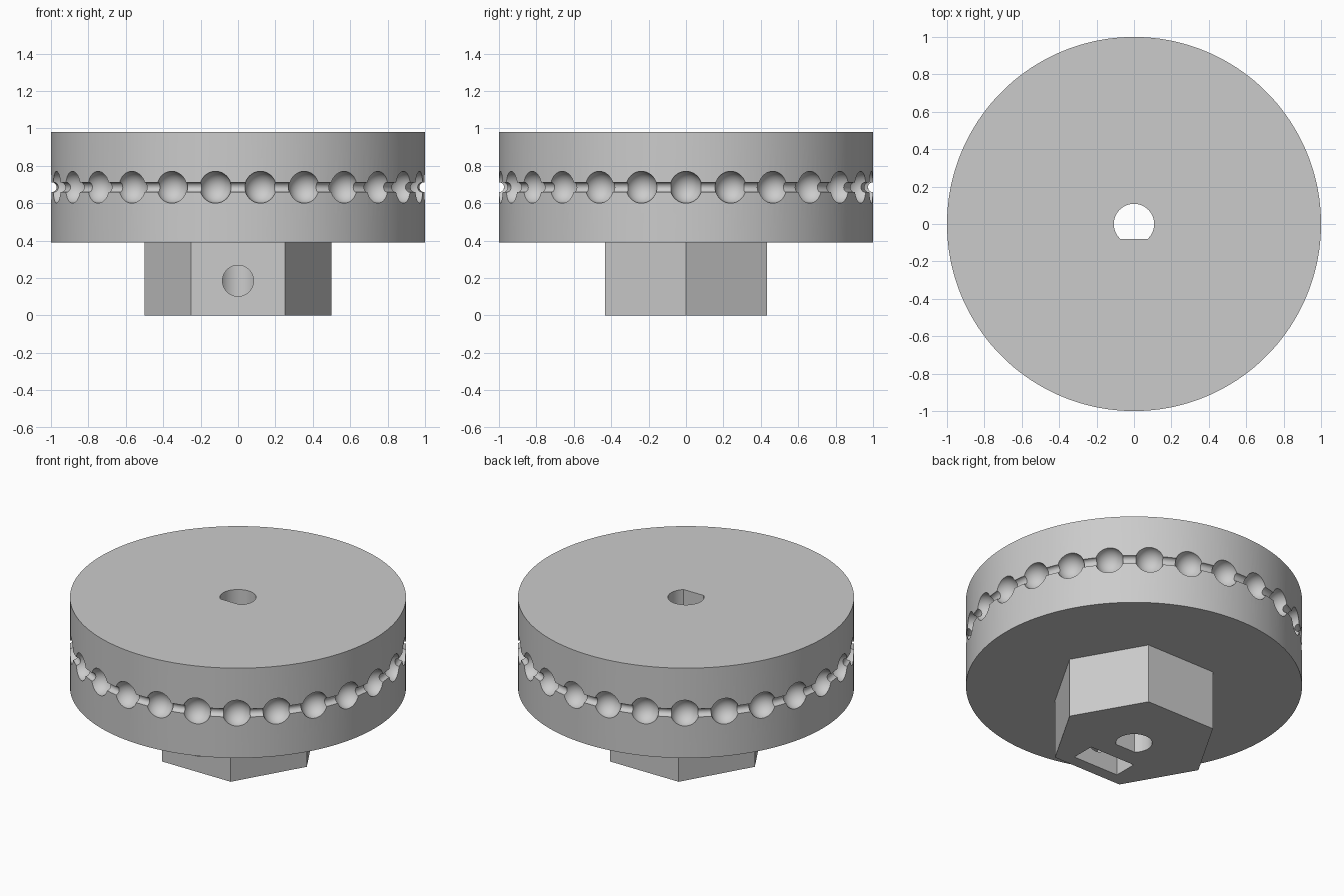
import bpy, bmesh, math
from mathutils import Matrix, Vector

if "Cube" in bpy.data.objects:
    bpy.data.objects.remove(bpy.data.objects["Cube"], do_unlink=True)

HUB_TOP, TOP = 0.39, 0.98          # wheel runs between these heights
CHAIN_Z, BEADS = 0.685, 26

grey = bpy.data.materials.new("plain grey")
grey.use_nodes = True
grey.diffuse_color = (0.6, 0.6, 0.6, 1)
grey.node_tree.nodes["Principled BSDF"].inputs["Base Color"].default_value = (0.6, 0.6, 0.6, 1)


def make(name, bm):
    bmesh.ops.recalc_face_normals(bm, faces=bm.faces)
    mesh = bpy.data.meshes.new(name)
    bm.to_mesh(mesh)
    bm.free()
    mesh.materials.append(grey)
    ob = bpy.data.objects.new(name, mesh)
    bpy.context.collection.objects.link(ob)
    return ob


def prism(name, outline, z0, z1):
    bm = bmesh.new()
    face = bm.faces.new([bm.verts.new((x, y, z0)) for x, y in outline])
    up = bmesh.ops.extrude_face_region(bm, geom=[face])["geom"]
    bmesh.ops.translate(bm, vec=(0, 0, z1 - z0),
                        verts=[v for v in up if isinstance(v, bmesh.types.BMVert)])
    return make(name, bm)


def arc(radius, count, start=0.0, sweep=math.tau, closed=True):
    steps = count if closed else count - 1
    return [(radius * math.cos(start + sweep * i / steps),
             radius * math.sin(start + sweep * i / steps)) for i in range(count)]


def combine(target, tool, operation):
    mod = target.modifiers.new(tool.name, "BOOLEAN")
    mod.operation, mod.solver, mod.object = operation, "EXACT", tool
    graph = bpy.context.evaluated_depsgraph_get()
    mesh = bpy.data.meshes.new_from_object(target.evaluated_get(graph))
    target.modifiers.clear()
    target.data = mesh
    bpy.data.objects.remove(tool, do_unlink=True)


# Round wheel on a hexagonal hub
wheel = prism("chain_wheel", arc(1.0, 180), HUB_TOP, TOP)
hub = prism("hex_hub", arc(0.5, 6), 0, HUB_TOP + 0.1)
combine(wheel, hub, "UNION")

# Groove for the chain links
bm = bmesh.new()
rings = []
for x, y in arc(1.0, 156, start=0.01):
    out = Vector((x, y, 0))
    rings.append([bm.verts.new(out * (1 + u) + Vector((0, 0, CHAIN_Z + w)))
                  for u, w in arc(0.027, 16, start=0.1)])
for i, ring in enumerate(rings):
    nxt = rings[(i + 1) % len(rings)]
    for j in range(16):
        k = (j + 1) % 16
        bm.faces.new((ring[j], ring[k], nxt[k], nxt[j]))
combine(wheel, make("link_groove", bm), "DIFFERENCE")

# Round pockets for the beads
bm = bmesh.new()
for x, y in arc(1.0, BEADS):
    bmesh.ops.create_uvsphere(bm, u_segments=32, v_segments=20, radius=0.085,
                              matrix=Matrix.Translation((x, y, CHAIN_Z)))
combine(wheel, make("bead_pockets", bm), "DIFFERENCE")

# D-shaped shaft bore, flat towards the front
flat = math.asin(0.08 / 0.108)
bore = prism("shaft_bore", arc(0.108, 40, -flat, math.pi + 2 * flat, closed=False), -0.1, TOP + 0.1)
combine(wheel, bore, "DIFFERENCE")

# Nut slot, open below
slot = prism("nut_slot", [(-0.165, -0.355), (0.165, -0.355), (0.165, -0.2), (-0.165, -0.2)], -0.1, 0.35)
combine(wheel, slot, "DIFFERENCE")

# Set screw hole from the front face into the bore
bm = bmesh.new()
bmesh.ops.create_cone(bm, cap_ends=True, segments=40, radius1=0.083, radius2=0.083, depth=0.6,
                      matrix=Matrix.Translation((0, -0.32, 0.185)) @ Matrix.Rotation(math.pi / 2, 4, "X"))
combine(wheel, make("screw_hole", bm), "DIFFERENCE")

# Smooth round walls, sharp rims
bpy.ops.object.select_all(action="DESELECT")
wheel.select_set(True)
bpy.context.view_layer.objects.active = wheel
bpy.ops.object.shade_smooth_by_angle(angle=math.radians(30))
